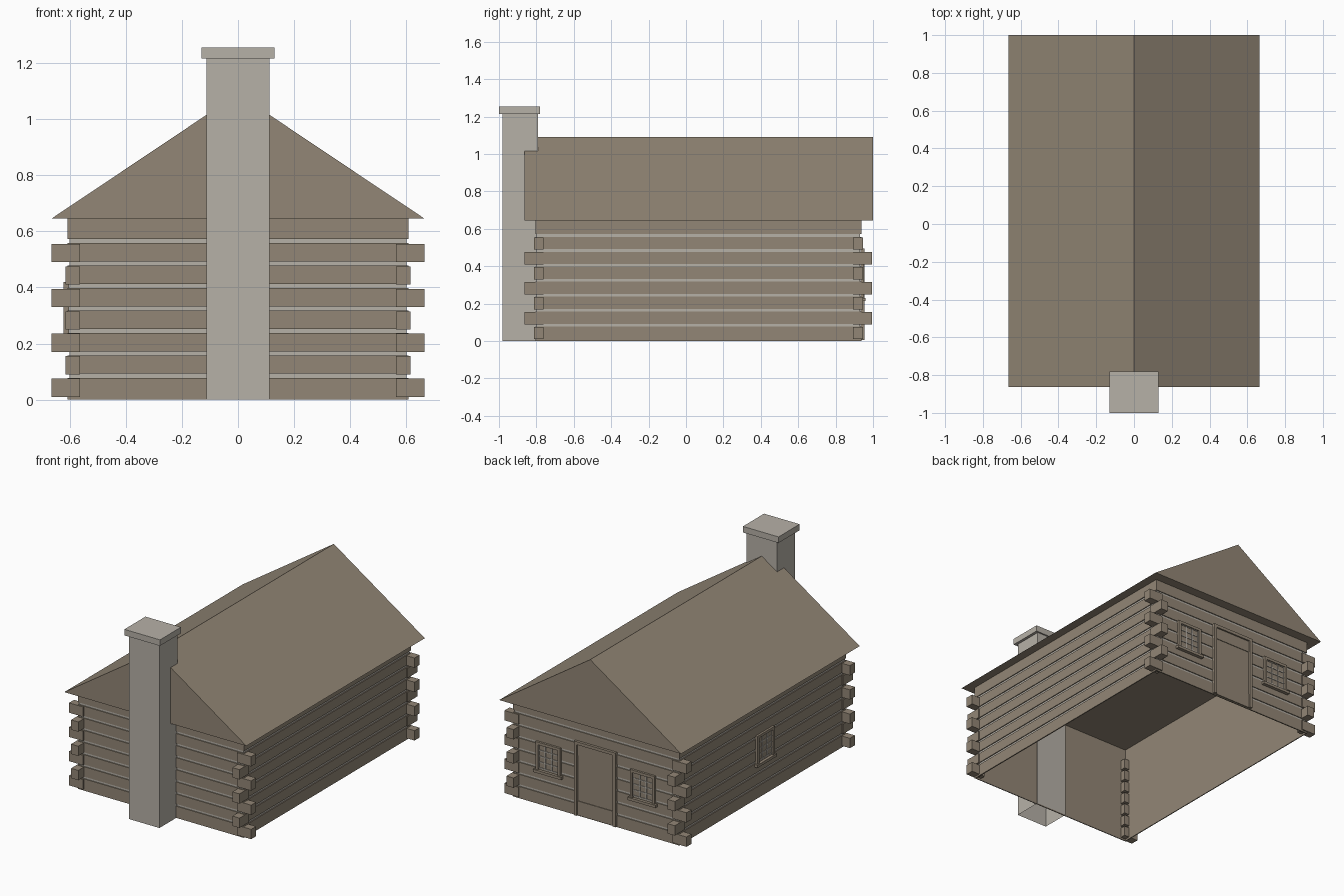
import bpy
import bmesh
from mathutils import Matrix, Vector

old = bpy.data.objects.get("Cube")
if old:
    bpy.data.objects.remove(old, do_unlink=True)


def material(name, rgb):
    m = bpy.data.materials.new(name)
    m.use_nodes = True
    m.diffuse_color = (*rgb, 1)
    m.node_tree.nodes["Principled BSDF"].inputs["Base Color"].default_value = (*rgb, 1)
    return m


WOOD = material("weathered wood", (0.29, 0.24, 0.18))
STONE = material("pale stone", (0.47, 0.44, 0.39))


def finish(name, bm, mat, matrix=None):
    if matrix:
        bm.transform(matrix)
    mesh = bpy.data.meshes.new(name)
    bm.to_mesh(mesh)
    bm.free()
    mesh.materials.append(mat)
    obj = bpy.data.objects.new(name, mesh)
    bpy.context.scene.collection.objects.link(obj)
    return obj


def add_box(bm, x, y, z, skip=None):
    """Add a box from three (low, high) ranges; skip drops faces along a direction."""
    lo, hi = Vector((x[0], y[0], z[0])), Vector((x[1], y[1], z[1]))
    mat = Matrix.Translation((lo + hi) / 2) @ Matrix.Diagonal((*(hi - lo), 1))
    verts = bmesh.ops.create_cube(bm, size=1, matrix=mat)["verts"]
    if skip:
        bm.normal_update()
        faces = {f for v in verts for f in v.link_faces if f.normal.dot(Vector(skip)) > 0.9}
        bmesh.ops.delete(bm, geom=list(faces), context="FACES")


X, Y0, Y1 = 0.607, -0.805, 0.937      # outer log faces
EAVE, RIDGE = 0.645, 1.09
ROWS, PITCH, GAP = 8, 0.08, 0.015
STEP = 0.006                          # depth of the filled joints
DOWN = (0, 0, -1)

# Joint filling behind the logs, and the room lining
bm = bmesh.new()
add_box(bm, (-X + STEP, X - STEP), (Y0 + STEP, Y1 - STEP), (0, EAVE), DOWN)
finish("joint_filling", bm, STONE)
bm = bmesh.new()
add_box(bm, (-X + 0.008, X - 0.008), (Y0 + 0.008, Y1 - 0.008), (0, EAVE - 0.001), DOWN)
bmesh.ops.reverse_faces(bm, faces=bm.faces[:])
finish("room_lining", bm, WOOD)

# Rows of squared logs on all four walls
bm = bmesh.new()
for i in range(ROWS):
    z = (0 if i == 0 else PITCH * i + 0.0125,
         EAVE if i == ROWS - 1 else PITCH * (i + 1) - 0.0025)
    for y in ((Y0, Y0 + STEP), (Y1 - STEP, Y1)):
        add_box(bm, (-X, X), y, z)
    for x in ((-X, -X + STEP), (X - STEP, X)):
        add_box(bm, x, (Y0, Y1), z)
finish("wall_logs", bm, WOOD)

# Log ends cross alternately at the four corners
bm = bmesh.new()
mid, half = (Y0 + Y1) / 2, (Y1 - Y0) / 2
for i in range(ROWS - 1):
    z = (PITCH * i + 0.01, PITCH * i + 0.075)
    out = 0.058
    dx, dy = (out, 0.008) if i % 2 == 0 else (0.008, out)
    for sx in (-1, 1):
        for sy in (-1, 1):
            x = sorted((sx * (X - 0.044), sx * (X + dx)))
            y = sorted((mid + sy * (half - 0.044), mid + sy * (half + dy)))
            add_box(bm, x, y, z)
finish("log_ends", bm, WOOD)

# Gabled roof as one closed prism
bm = bmesh.new()
W = 0.665
tri = [bm.verts.new(p) for p in ((-W, -0.863, EAVE), (W, -0.863, EAVE), (0, -0.863, RIDGE))]
face = bm.faces.new(tri)
ext = bmesh.ops.extrude_face_region(bm, geom=[face], use_keep_orig=True)["geom"]
bmesh.ops.translate(bm, vec=(0, 1.863, 0),
                    verts=[g for g in ext if isinstance(g, bmesh.types.BMVert)])
bmesh.ops.recalc_face_normals(bm, faces=bm.faces[:])
finish("roof", bm, WOOD)

# Chimney with cap
bm = bmesh.new()
add_box(bm, (-0.112, 0.112), (-0.98, -0.79), (0, 1.22), DOWN)
finish("chimney_stack", bm, STONE)
bm = bmesh.new()
add_box(bm, (-0.13, 0.13), (-1.0, -0.78), (1.215, 1.255))
finish("chimney_cap", bm, STONE)


def window(name, matrix):
    """Window facing +y around the local origin, which lies on the log face."""
    w, h, t = 0.09, 0.095, 0.018
    bm = bmesh.new()
    add_box(bm, (-w, w), (-0.004, 0.003), (-h, h))
    for s in (-1, 1):
        add_box(bm, sorted((s * w, s * (w - t))), (-0.004, 0.014), (-h, h))
    add_box(bm, (-w, w), (-0.004, 0.014), (h - t, h))
    add_box(bm, (-w - 0.012, w + 0.012), (-0.004, 0.022), (-h - 0.012, -h + 0.006))
    finish(name + "_frame", bm, WOOD, matrix)
    # Pale glazing bars, three panes wide and four high
    bm = bmesh.new()
    iw, ih, b = w - t, h - t, 0.003
    for k in range(4):
        x = -iw + 2 * iw * k / 3
        add_box(bm, (x - b, x + b), (0, 0.007), (-ih, ih))
    for k in range(5):
        z = -ih + 2 * ih * k / 4
        add_box(bm, (-iw, iw), (0, 0.007), (z - b, z + b))
    finish(name + "_bars", bm, STONE, matrix)


window("back_left_window", Matrix.Translation((0.345, Y1, 0.32)))
window("back_right_window", Matrix.Translation((-0.345, Y1, 0.32)))
window("side_window", Matrix.Translation((-X, 0.05, 0.325)) @ Matrix.Rotation(1.5708, 4, "Z"))

# Back door: panel, rails and frame
bm = bmesh.new()
add_box(bm, (-0.14, 0.14), (Y1 - 0.004, Y1 + 0.003), (0.005, 0.48))
for z in ((0.005, 0.1), (0.4, 0.48)):
    add_box(bm, (-0.135, 0.135), (Y1, Y1 + 0.007), z)
finish("door", bm, WOOD)
bm = bmesh.new()
for s in (-1, 1):
    add_box(bm, sorted((s * 0.132, s * 0.152)), (Y1 - 0.004, Y1 + 0.017), (0.005, 0.495))
add_box(bm, (-0.152, 0.152), (Y1 - 0.004, Y1 + 0.017), (0.475, 0.495))
finish("door_frame", bm, WOOD)
